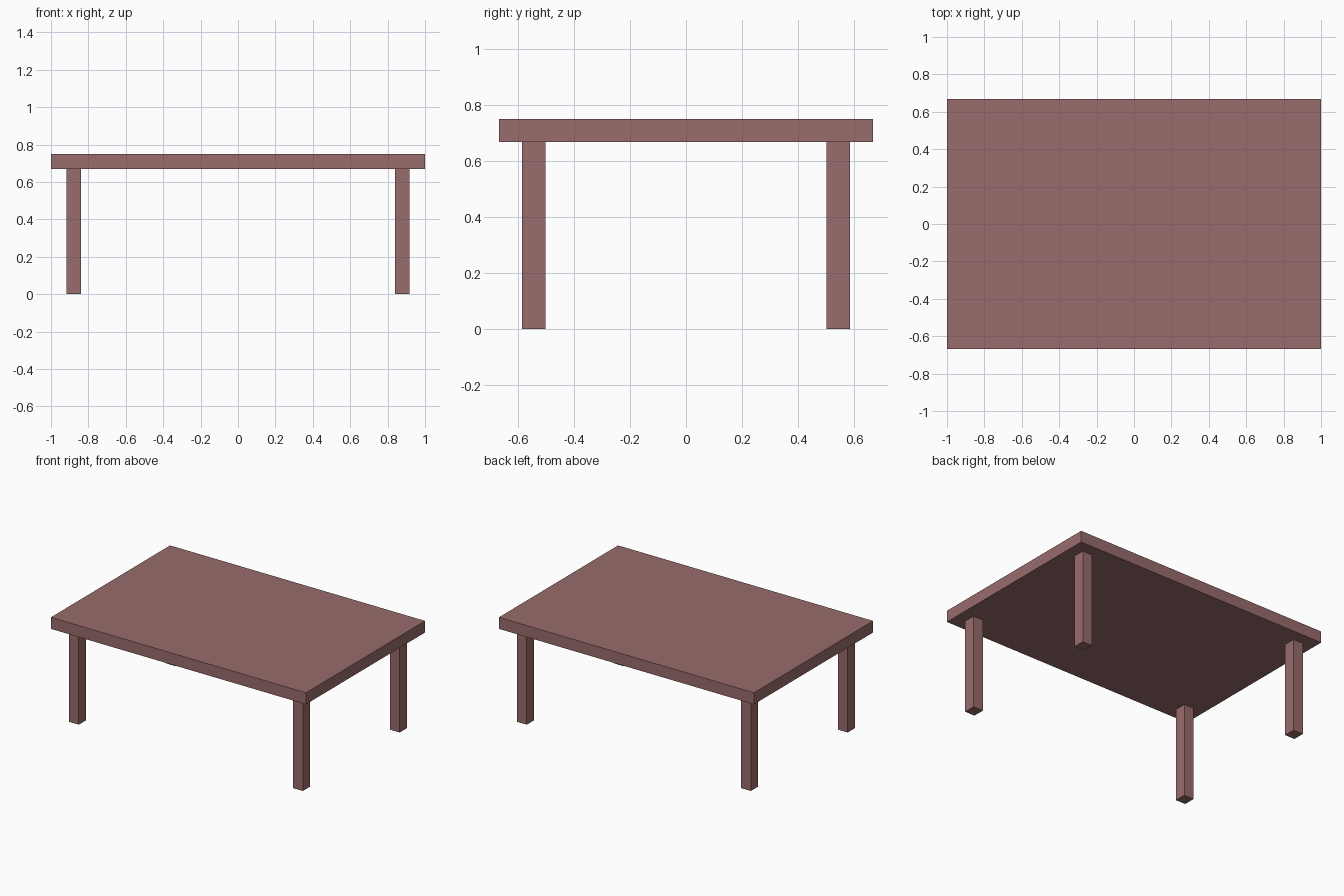
import bpy

if "Cube" in bpy.data.objects:
    bpy.data.objects.remove(bpy.data.objects["Cube"])

wood = bpy.data.materials.new("dusty red wood")
wood.diffuse_color = (0.32, 0.15, 0.15, 1.0)
wood.use_nodes = True
wood.node_tree.nodes["Principled BSDF"].inputs["Base Color"].default_value = wood.diffuse_color


def box(name, lo, hi):
    """Axis-aligned box between two corners."""
    bpy.ops.mesh.primitive_cube_add(size=1)
    obj = bpy.context.object
    obj.name = name
    obj.location = [(a + b) / 2 for a, b in zip(lo, hi)]
    obj.scale = [b - a for a, b in zip(lo, hi)]
    bpy.ops.object.transform_apply(location=True, rotation=False, scale=True)
    obj.data.materials.append(wood)
    return obj


# Table top
box("table_top", (-1, -0.667, 0.668), (1, 0.667, 0.75))

# Four legs, inset from the corners
for side, sx in (("left", -1), ("right", 1)):
    for end, sy in (("front", -1), ("back", 1)):
        xs = sorted((sx * 0.84, sx * 0.917))
        ys = sorted((sy * 0.501, sy * 0.584))
        box(f"{end}_{side}_leg", (xs[0], ys[0], 0), (xs[1], ys[1], 0.668))
